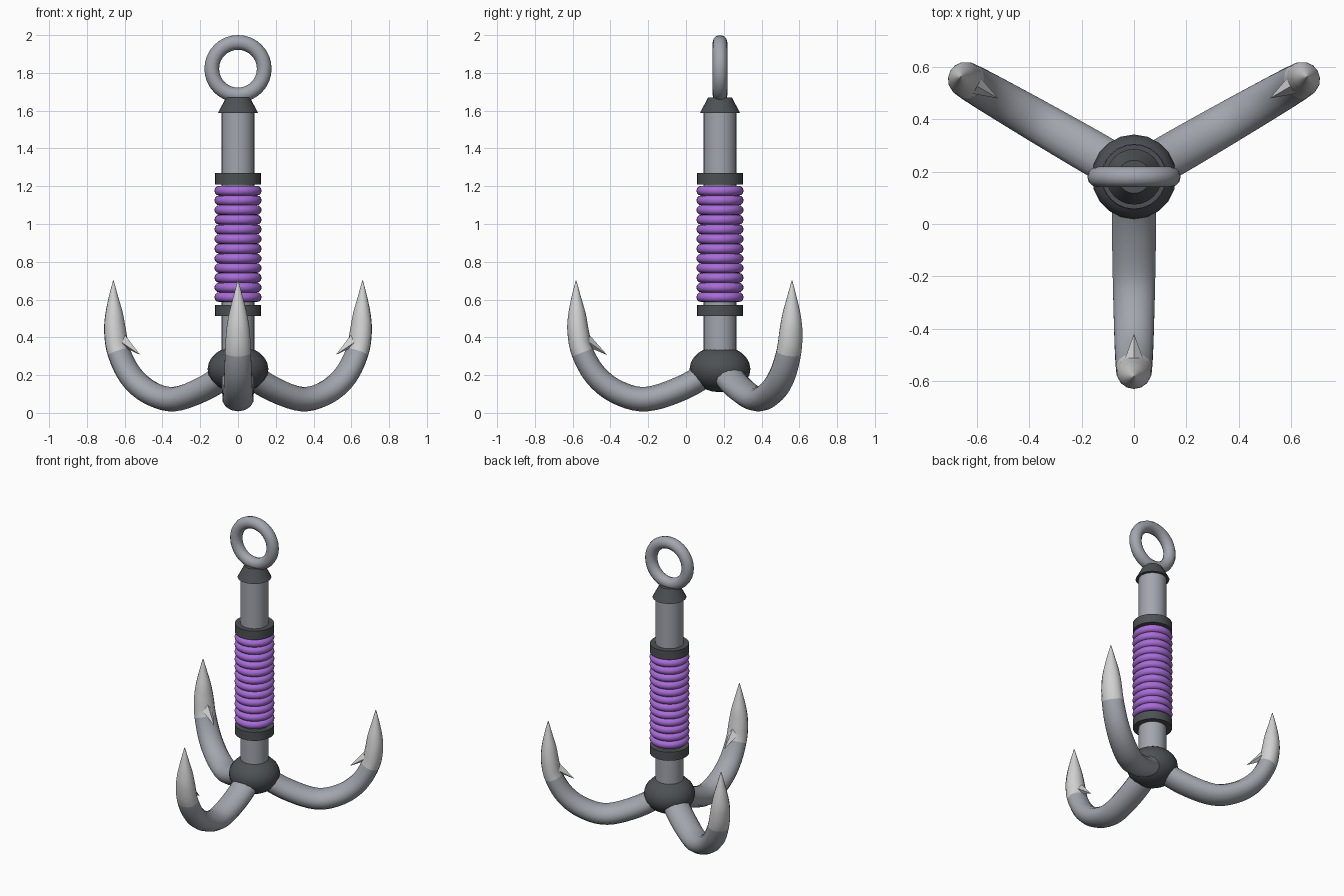
import bpy, bmesh, math
from mathutils import Vector, Matrix

cube = bpy.data.objects.get("Cube")
if cube:
    bpy.data.objects.remove(cube, do_unlink=True)

AXIS_Y = 0.18


def material(name, rgb):
    m = bpy.data.materials.new(name)
    m.use_nodes = True
    m.diffuse_color = (*rgb, 1)
    m.node_tree.nodes["Principled BSDF"].inputs["Base Color"].default_value = (*rgb, 1)
    return m


steel = material("grey steel", (0.36, 0.38, 0.42))
dark = material("dark iron", (0.075, 0.082, 0.09))
silver = material("bright silver", (0.64, 0.64, 0.65))
purple = material("purple cord", (0.39, 0.15, 0.68))


def finish(name, *mats, angle=40):
    ob = bpy.context.object
    ob.name = ob.data.name = name
    for m in mats:
        ob.data.materials.append(m)
    if angle:
        bpy.ops.object.shade_smooth_by_angle(angle=math.radians(angle))
    return ob


def column(name, low, high, r_low, r_high, mat, sides=24):
    bpy.ops.mesh.primitive_cone_add(vertices=sides, radius1=r_low, radius2=r_high,
                                    depth=high - low, location=(0, AXIS_Y, (low + high) / 2))
    return finish(name, mat)


def ring(name, z, major, minor, mat, upright=False):
    bpy.ops.mesh.primitive_torus_add(major_segments=32, minor_segments=12,
                                     major_radius=major, minor_radius=minor,
                                     location=(0, AXIS_Y, z),
                                     rotation=(math.pi / 2 if upright else 0, 0, 0))
    return finish(name, mat, angle=60)


def new_object(name, bm):
    bmesh.ops.recalc_face_normals(bm, faces=bm.faces)
    mesh = bpy.data.meshes.new(name)
    bm.to_mesh(mesh)
    bm.free()
    ob = bpy.data.objects.new(name, mesh)
    bpy.context.collection.objects.link(ob)
    bpy.ops.object.select_all(action='DESELECT')
    ob.select_set(True)
    bpy.context.view_layer.objects.active = ob
    return ob


# Central shaft, cap, collars, eye and hub
column("shaft", 0.2, 1.62, 0.087, 0.087, steel)
column("top_cap", 1.588, 1.67, 0.106, 0.063, dark)
column("upper_collar", 1.21, 1.27, 0.123, 0.123, dark)
column("lower_collar", 0.513, 0.572, 0.123, 0.123, dark)
ring("eye_ring", 1.822, 0.139, 0.039, steel, upright=True)
bpy.ops.mesh.primitive_uv_sphere_add(segments=20, ring_count=12, radius=0.161,
                                     location=(0, AXIS_Y, 0.232))
bpy.context.object.scale.z = 0.76
finish("hub", dark, angle=60)

# Cord wrapped around the grip
for i in range(12):
    ring(f"cord_wrap_{i + 1}", 0.613 + i * 0.0512, 0.099, 0.026, purple)

# Hook centre line: distance from axis, height, half width, half thickness
PATH = [Vector(p) for p in (
    (0.03, 0.23, 0.086, 0.066), (0.20, 0.132, 0.086, 0.066), (0.39, 0.073, 0.083, 0.065),
    (0.54, 0.108, 0.079, 0.064), (0.655, 0.195, 0.075, 0.062), (0.728, 0.32, 0.070, 0.059),
    (0.751, 0.43, 0.064, 0.057), (0.757, 0.52, 0.050, 0.047), (0.761, 0.61, 0.027, 0.026),
    (0.762, 0.70, 0.002, 0.002))]
STEPS, SIDES, TIP_START = 5, 14, 5


def smooth_path(pts):
    ext = [2 * pts[0] - pts[1]] + pts + [2 * pts[-1] - pts[-2]]
    out = []
    for a, b, c, d in zip(ext, ext[1:], ext[2:], ext[3:]):
        for s in range(STEPS):
            t = s / STEPS
            out.append(b + (c - a) * (t / 2) + (2 * a - 5 * b + 4 * c - d) * (t * t / 2)
                       + (3 * b - a - 3 * c + d) * (t ** 3 / 2))
    return out + [pts[-1]]


def hook(name, angle):
    place = Matrix.Translation((0, AXIS_Y, 0)) @ Matrix.Rotation(angle, 4, 'Z')
    # Swept body with a silver point
    bm = bmesh.new()
    line = smooth_path(PATH)
    loops = []
    for i, p in enumerate(line):
        step = line[min(i + 1, len(line) - 1)] - line[max(i - 1, 0)]
        along = Vector((step.x, 0, step.y)).normalized()
        across = Vector((-along.z, 0, along.x))
        centre = Vector((p.x, 0, p.y))
        loop = []
        for k in range(SIDES):
            a = math.tau * k / SIDES
            loop.append(bm.verts.new(centre + across * math.cos(a) * p[3]
                                     + Vector((0, math.sin(a) * p[2], 0))))
        loops.append(loop)
    for i, (lo, hi) in enumerate(zip(loops, loops[1:])):
        for k in range(SIDES):
            n = (k + 1) % SIDES
            face = bm.faces.new((lo[k], lo[n], hi[n], hi[k]))
            face.material_index = int(i >= TIP_START * STEPS)
    bm.faces.new(loops[0])
    bm.faces.new(loops[-1]).material_index = 1
    bm.transform(place)
    new_object(name, bm)
    finish(name, steel, silver, angle=50)

    # Four-sided barb on the inner face
    bm = bmesh.new()
    base, point = Vector((0.715, 0, 0.39)), Vector((0.598, 0, 0.307))
    along = (point - base).normalized()
    across = Vector((-along.z, 0, along.x)) * 0.034
    side = Vector((0, 0.042, 0))
    corners = [bm.verts.new(base + o) for o in (across, side, -across, -side)]
    top = bm.verts.new(point)
    bm.faces.new(corners)
    for k in range(4):
        bm.faces.new((corners[k], corners[(k + 1) % 4], top))
    bm.transform(place)
    new_object(name + "_barb", bm)
    finish(name + "_barb", silver, angle=0)


# Three hooks spaced evenly around the hub
for label, degrees in (("front", -90), ("back_left", 30), ("back_right", 150)):
    hook(f"{label}_hook", math.radians(degrees))
